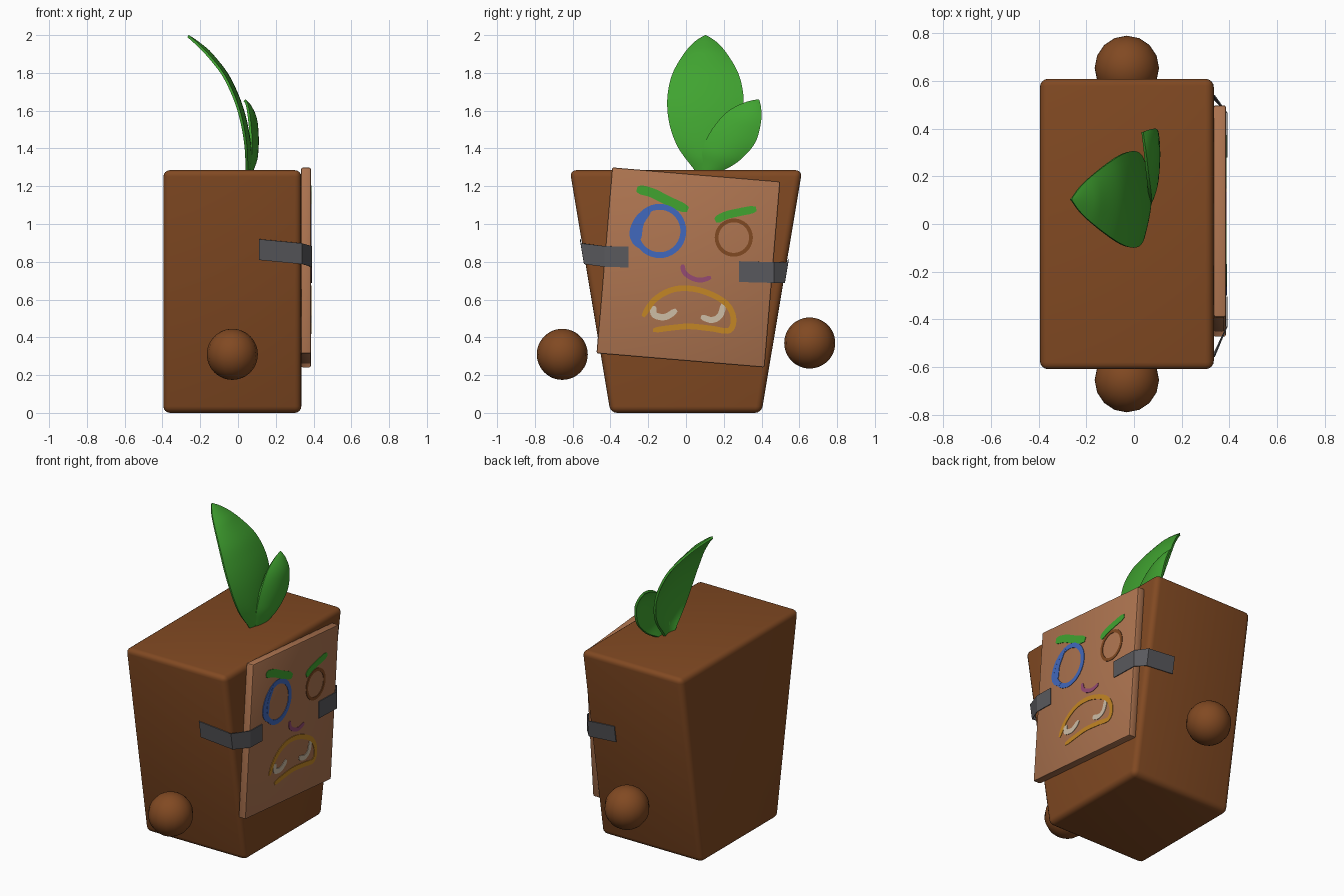
import bpy, bmesh, math
from mathutils import Vector, Matrix

if "Cube" in bpy.data.objects:
    bpy.data.objects.remove(bpy.data.objects["Cube"])


def material(name, rgb):
    m = bpy.data.materials.new(name)
    m.diffuse_color = (*rgb, 1)
    m.use_nodes = True
    m.node_tree.nodes["Principled BSDF"].inputs["Base Color"].default_value = m.diffuse_color
    return m


BROWN = material("pot_brown", (0.22, 0.067, 0.016))
TAN = material("cardboard_tan", (0.42, 0.175, 0.08))
GREEN = material("leaf_green", (0.052, 0.37, 0.03))
GREY = material("tape_grey", (0.10, 0.10, 0.11))
BLUE = material("crayon_blue", (0.053, 0.14, 0.51))
OCHRE = material("crayon_ochre", (0.55, 0.24, 0.018))
CREAM = material("tooth_cream", (0.61, 0.51, 0.38))
PURPLE = material("crayon_purple", (0.30, 0.07, 0.17))


def finish(bm, name, mat, thick=0, angle=40):
    """Turn a bmesh into a named, coloured object, optionally thickened."""
    me = bpy.data.meshes.new(name)
    bm.to_mesh(me)
    bm.free()
    ob = bpy.data.objects.new(name, me)
    bpy.context.collection.objects.link(ob)
    me.materials.append(mat)
    bpy.ops.object.select_all(action='DESELECT')
    ob.select_set(True)
    bpy.context.view_layer.objects.active = ob
    if thick:
        mod = ob.modifiers.new("thickness", 'SOLIDIFY')
        mod.thickness, mod.offset = thick, 0
        bpy.ops.object.modifier_apply(modifier=mod.name)
    bpy.ops.object.shade_smooth_by_angle(angle=math.radians(angle))
    return ob


def spline(pts, steps):
    """Catmull-Rom through points of any dimension."""
    p = [pts[0], *pts, pts[-1]]
    out = []
    for i in range(1, len(p) - 2):
        for s in range(steps):
            t = s / steps
            out.append(tuple(
                0.5 * (2 * b + (c - a) * t + (2 * a - 5 * b + 4 * c - d) * t * t
                       + (3 * b - a - 3 * c + d) * t ** 3)
                for a, b, c, d in zip(p[i - 1], p[i], p[i + 1], p[i + 2])))
    return out + [tuple(pts[-1])]


def grid(rows):
    """Skin rows of points with quads."""
    bm = bmesh.new()
    vs = [[bm.verts.new(c) for c in r] for r in rows]
    for a, b in zip(vs, vs[1:]):
        for j in range(len(a) - 1):
            bm.faces.new((a[j], a[j + 1], b[j + 1], b[j]))
    bmesh.ops.remove_doubles(bm, verts=bm.verts, dist=1e-4)
    return bm


def box(size, centre, taper, bevel, segs, tilt=0):
    bm = bmesh.new()
    bmesh.ops.create_cube(bm, size=1)
    for v in bm.verts:
        k = taper if v.co.z < 0 else 1
        v.co = Vector((v.co.x * size[0], v.co.y * size[1] * k, v.co.z * size[2]))
    bmesh.ops.bevel(bm, geom=bm.edges[:], offset=bevel, segments=segs,
                    profile=0.5, affect='EDGES')
    bmesh.ops.transform(bm, verts=bm.verts, matrix=Matrix.Translation(centre)
                        @ Matrix.Rotation(tilt, 4, 'X'))
    return bm


# tapered pot and the tilted card fixed to its +x side
finish(box((0.73, 1.23, 1.285), (-0.03, 0, 0.6425), 0.65, 0.035, 4), "pot_body", BROWN)
finish(box((0.052, 0.893, 0.988), (0.36, 0.0125, 0.77), 1, 0.009, 2,
           math.radians(-4.8)), "face_card", TAN)

# floating round hands
for name, y, z in (("left_hand", -0.655, 0.31), ("right_hand", 0.655, 0.37)):
    bm = bmesh.new()
    bmesh.ops.create_uvsphere(bm, u_segments=16, v_segments=24, radius=0.135)
    bmesh.ops.translate(bm, verts=bm.verts, vec=(-0.03, y, z))
    finish(bm, name, BROWN)


def leaf(name, rows, cup):
    """Each row: x, y, z of the left edge, then of the right edge."""
    out = []
    for r in spline(rows, 5):
        a, b = Vector(r[:3]), Vector(r[3:])
        line = []
        for j in range(11):
            u = j / 10
            c = a.lerp(b, u)
            c.x += cup * 4 * u * (1 - u) * min(1, (b - a).length / 0.2)
            line.append(c)
        out.append(line)
    finish(grid(out), name, GREEN, 0.014)


# large leaf: height, half width, x position
profile = [(1.25, 0.03, 0.045), (1.3, 0.065, 0.046), (1.4, 0.14, 0.042), (1.5, 0.182, 0.028),
           (1.6, 0.2, 0.004), (1.7, 0.197, -0.033), (1.8, 0.17, -0.085),
           (1.9, 0.11, -0.165), (1.96, 0.055, -0.225), (1.995, 0, -0.265)]
leaf("large_leaf", [(x, 0.103 - w, z, x, 0.103 + w, z) for z, w, x in profile], 0.022)
leaf("small_leaf", [
    (0.055, 0.09, 1.25, 0.06, 0.12, 1.25),
    (0.062, 0.088, 1.32, 0.075, 0.20, 1.288),
    (0.068, 0.092, 1.40, 0.09, 0.285, 1.34),
    (0.065, 0.14, 1.50, 0.098, 0.365, 1.43),
    (0.055, 0.22, 1.59, 0.09, 0.396, 1.54),
    (0.045, 0.31, 1.638, 0.065, 0.396, 1.61),
    (0.035, 0.385, 1.655, 0.035, 0.385, 1.655)], 0.018)


# tape strips wrapping from the pot's sides onto the card
def side_y(z):
    return 0.40 + 0.1673 * z + 0.006


def tape(name, sign, back, corner, edge, end):
    """Stations: (x, centre z) on the pot, (y, centre z) on the card."""
    rows = []
    for x, z in (back, ((back[0] + corner[0]) / 2, (back[1] + corner[1]) / 2), corner):
        rows.append([(x, sign * side_y(z + h), z + h) for h in (-0.055, 0.055)])
    for y, z in (edge, end):
        rows.append([(0.39, y, z + h) for h in (-0.055, 0.055)])
    finish(grid(rows), name, GREY, 0.005, 20)


tape("left_tape", -1, (0.11, 0.865), (0.338, 0.843), (-0.43, 0.828), (-0.305, 0.825))
tape("right_tape", 1, (0.14, 0.758), (0.338, 0.742), (0.465, 0.743), (0.28, 0.748))


# drawn face: thin ribbons lying on the card, points are (y, z)
def stroke(name, pts, width, mat, closed=False, x=0.3875):
    p = [Vector(c) for c in (pts if closed else spline(pts, 6))]
    n, rows = len(p), []
    for i, c in enumerate(p):
        if closed:
            d = p[(i + 1) % n] - p[i - 1]
            w = width
        else:
            d = p[min(i + 1, n - 1)] - p[max(i - 1, 0)]
            w = width * min(1, 0.55 + 0.2 * min(i, n - 1 - i))
        side = Vector((-d.y, d.x)).normalized() * w / 2
        rows.append([(x, *(c - side)), (x, *(c + side))])
    if closed:
        rows.append(rows[0])
    finish(grid(rows), name, mat, 0.003)


def ring(y, z, ry, rz, n=40):
    return [(y + ry * math.cos(2 * math.pi * i / n), z + rz * math.sin(2 * math.pi * i / n))
            for i in range(n)]


stroke("left_eye", ring(-0.14, 0.963, 0.126, 0.128), 0.031, BLUE, True)
stroke("left_eye_extra_line", [(-0.17, 1.09), (-0.25, 1.04), (-0.288, 0.96), (-0.27, 0.90),
                               (-0.22, 0.87)], 0.022, BLUE, x=0.388)
stroke("left_eye_inner_line", [(-0.19, 1.07), (-0.235, 1.0), (-0.245, 0.92)], 0.022,
       BLUE, x=0.3885)
stroke("right_eye", ring(0.253, 0.928, 0.091, 0.091), 0.02, BROWN, True)
stroke("left_eyebrow", [(-0.26, 1.185), (-0.18, 1.165), (-0.09, 1.12), (0.01, 1.075)],
       0.05, GREEN)
stroke("right_eyebrow", [(0.155, 1.018), (0.21, 1.045), (0.28, 1.062), (0.372, 1.08)],
       0.042, GREEN)
stroke("nose", [(-0.018, 0.785), (-0.01, 0.745), (0.03, 0.714), (0.08, 0.703), (0.132, 0.718)],
       0.025, PURPLE)
stroke("mouth", [(-0.228, 0.51), (-0.165, 0.60), (-0.06, 0.655), (0.07, 0.65), (0.2, 0.59),
                 (0.25, 0.51), (0.23, 0.437), (0.13, 0.447), (0.02, 0.458), (-0.08, 0.45),
                 (-0.175, 0.437)], 0.03, OCHRE)
stroke("left_tooth", [(-0.17, 0.565), (-0.168, 0.52), (-0.11, 0.508), (-0.05, 0.545)],
       0.034, CREAM)
stroke("right_tooth", [(0.08, 0.51), (0.135, 0.492), (0.18, 0.515), (0.2, 0.58)],
       0.032, CREAM)
